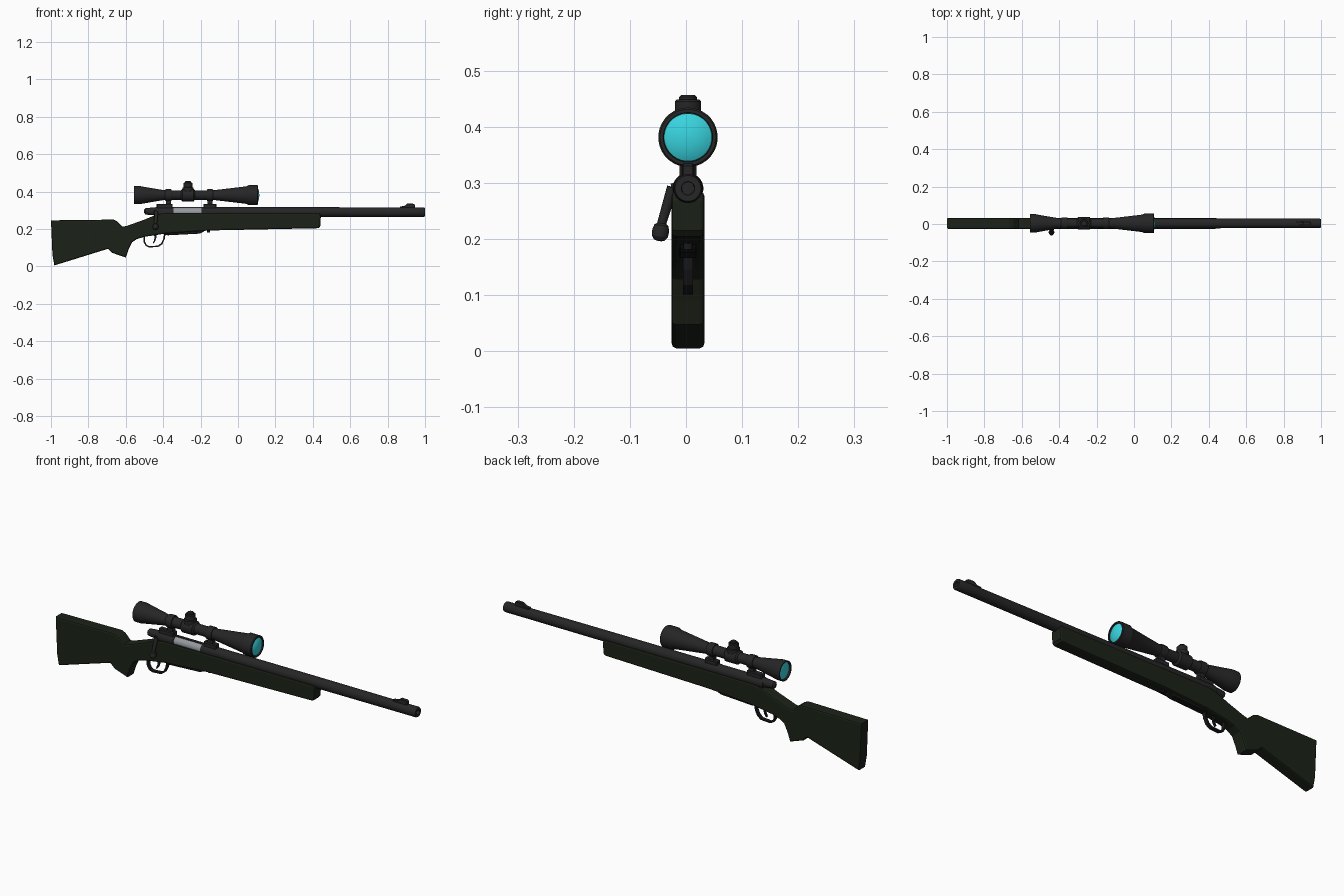
import bpy, bmesh, math
from mathutils import Vector

if "Cube" in bpy.data.objects:
    bpy.data.objects.remove(bpy.data.objects["Cube"])

CY = 0.0035          # y of the rifle's mid-plane
BORE, SIGHT = 0.29, 0.381   # heights of barrel and scope axes


def material(name, rgb):
    m = bpy.data.materials.new(name)
    m.diffuse_color = (*rgb, 1)
    m.use_nodes = True
    m.node_tree.nodes["Principled BSDF"].inputs["Base Color"].default_value = m.diffuse_color
    return m


GREEN = material("stock_green", (0.011, 0.016, 0.009))
METAL = material("dark_metal", (0.019, 0.019, 0.020))
BLACK = material("black_metal", (0.010, 0.010, 0.011))
STEEL = material("bright_steel", (0.30, 0.32, 0.34))
GLASS = material("cyan_glass", (0.04, 0.66, 0.74))


def finish(name, bm, mat, smooth=False):
    bmesh.ops.recalc_face_normals(bm, faces=bm.faces[:])
    me = bpy.data.meshes.new(name)
    bm.to_mesh(me)
    bm.free()
    ob = bpy.data.objects.new(name, me)
    bpy.context.collection.objects.link(ob)
    me.materials.append(mat)
    if smooth:
        bpy.ops.object.select_all(action='DESELECT')
        ob.select_set(True)
        bpy.context.view_layer.objects.active = ob
        bpy.ops.object.shade_smooth_by_angle(angle=math.radians(30))
    return ob


def lathe(name, profile, mat, origin=(0, CY, 0), axis=(1, 0, 0), sides=24, smooth=True):
    """Revolve (distance along axis, radius) points; ends are capped."""
    bm = bmesh.new()
    q = Vector((0, 0, 1)).rotation_difference(Vector(axis).normalized())
    rings = []
    for d, r in profile:
        rings.append([bm.verts.new(Vector(origin) + q @ Vector((
            r * math.cos(2 * math.pi * (i + .5) / sides),
            r * math.sin(2 * math.pi * (i + .5) / sides), d))) for i in range(sides)])
    for a, b in zip(rings, rings[1:]):
        for i in range(sides):
            j = (i + 1) % sides
            bm.faces.new((a[i], a[j], b[j], b[i]))
    bm.faces.new(rings[0])
    bm.faces.new(rings[-1])
    return finish(name, bm, mat, smooth)


def prism(name, outline, half, mat, chamfer=0.0, segments=1):
    """Extrude an (x, z) outline across y, chamfering the two rims."""
    bm = bmesh.new()
    face = bm.faces.new([bm.verts.new((x, CY - half, z)) for x, z in outline])
    ext = bmesh.ops.extrude_face_region(bm, geom=[face], use_keep_orig=True)
    bmesh.ops.translate(bm, vec=(0, 2 * half, 0),
                        verts=[g for g in ext["geom"] if isinstance(g, bmesh.types.BMVert)])
    bmesh.ops.recalc_face_normals(bm, faces=bm.faces[:])
    if chamfer:
        rims = [e for e in bm.edges if abs(e.verts[0].co.y - e.verts[1].co.y) < 1e-6]
        bmesh.ops.bevel(bm, geom=rims, offset=chamfer, segments=segments,
                        profile=0.5, affect='EDGES')
    return finish(name, bm, mat)


def block(name, x0, x1, z0, z1, half, mat, chamfer=0.0):
    return prism(name, [(x0, z0), (x1, z0), (x1, z1), (x0, z1)], half, mat, chamfer)


def rod(name, p, q, r0, r1, mat, sides=12):
    p, q = Vector(p), Vector(q)
    return lathe(name, [(0, r0), ((q - p).length, r1)], mat, p, q - p, sides)


# Stock
prism("stock", [(-1, .246), (-.665, .25), (-.645, .24), (-.618, .212), (-.595, .216),
                (-.55, .232), (-.50, .25), (-.44, .275), (-.40, .284), (.435, .284),
                (.443, .268), (.440, .215), (.430, .204), (-.15, .192), (-.39, .175),
                (-.50, .158), (-.54, .146), (-.567, .128), (-.585, .09), (-.600, .047),
                (-.672, .072), (-.695, .094), (-.982, .005), (-.992, .06)],
      .0295, GREEN, .008, 2)

# Barrel with hollow muzzle, and front sight
lathe("barrel", [(-.18, .0265), (.44, .0265), (.90, .0255), (.993, .0255), (1, .023),
                 (1, .012), (.95, .011)], METAL, (0, CY, BORE))
prism("front_sight", [(.865, .31), (.945, .31), (.945, .330), (.935, .335),
                      (.905, .335), (.89, .323), (.865, .32)], .010, METAL, .002)

# Receiver with ejection port cut open over the bolt
receiver = lathe("receiver", [(-.445, .025), (-.435, .0275), (-.13, .0275), (-.12, .026)],
                 METAL, (0, CY, BORE), smooth=False)
bm = bmesh.new()
bmesh.ops.create_cube(bm, size=1)
bmesh.ops.scale(bm, vec=(.15, .08, .06), verts=bm.verts[:])
bmesh.ops.translate(bm, vec=(-.27, CY - .046, .314), verts=bm.verts[:])
cutter = finish("port_cutter", bm, METAL)
cutter.hide_render = True
cutter.hide_set(True)
cut = receiver.modifiers.new("port", 'BOOLEAN')
cut.operation, cut.object, cut.solver = 'DIFFERENCE', cutter, 'EXACT'
lathe("bolt", [(-.35, .0245), (-.19, .0245)], STEEL, (0, CY, BORE))
lathe("bolt_shroud", [(-.502, .008), (-.495, .017), (-.465, .020), (-.43, .022)],
      METAL, (0, CY, BORE + .004))

# Bolt handle
rod("bolt_handle_root", (-.44, CY, .292), (-.44, -.026, .288), .013, .011, METAL)
rod("bolt_handle", (-.437, -.024, .292), (-.441, -.045, .222), .010, .008, METAL)
lathe("bolt_knob", [(-.017, .007), (-.012, .013), (-.003, .0155), (.008, .0145),
                    (.014, .010), (.016, .004)], METAL, (-.441, -.0455, .212), (0, -.15, -1), 16)

# Trigger, guard, floor plate and screw
outer = [(-.506, .170), (-.504, .128), (-.493, .109), (-.475, .101), (-.425, .104),
         (-.405, .118), (-.392, .145), (-.386, .180)]
inner = [(-.394, .180), (-.400, .147), (-.411, .124), (-.428, .111), (-.473, .108),
         (-.487, .114), (-.496, .130), (-.498, .170)]
prism("trigger_guard", outer + inner, .009, BLACK)
prism("trigger", [(-.452, .18), (-.437, .18), (-.436, .155), (-.442, .135), (-.452, .122),
                  (-.456, .125), (-.449, .14), (-.446, .156)], .005, BLACK)
prism("floor_plate", [(-.395, .19), (-.17, .20), (-.185, .184), (-.205, .175), (-.375, .166),
                      (-.395, .17)], .016, BLACK, .003)
lathe("stock_screw", [(0, .008), (.02, .008)], BLACK, (-.158, CY, .181), (0, 0, 1), 12)

# Scope body, one lathe profile with a recess at each end
lathe("scope_body", [(-.545, .042), (-.556, .043), (-.556, .049), (-.525, .049), (-.505, .045),
                     (-.40, .027), (-.38, .025), (-.305, .025), (-.298, .034), (-.237, .034),
                     (-.230, .025), (-.145, .025), (-.115, .028), (.045, .047), (.055, .053),
                     (.104, .053), (.108, .050), (.108, .044), (.098, .043)],
      METAL, (0, CY, SIGHT), sides=32)
lathe("front_lens", [(.095, .0435), (.103, .0425), (.109, .032), (.113, .015), (.114, .001)],
      GLASS, (0, CY, SIGHT), sides=32)
lathe("rear_lens", [(-.553, .001), (-.551, .025), (-.547, .0425), (-.54, .0425)],
      GLASS, (0, CY, SIGHT), sides=32)

# Elevation turret
lathe("turret", [(.02, .030), (.040, .030), (.042, .024), (.064, .024), (.067, .021)],
      METAL, (-.267, CY, SIGHT), (0, 0, 1), 16)
lathe("turret_cap", [(.06, .016), (.072, .016), (.075, .013)],
      METAL, (-.267, CY, SIGHT), (0, 0, 1), 16)

# Scope rings and mounts
for tag, x, b0, b1 in (("rear", -.372, -.435, -.35), ("front", -.15, -.185, -.115)):
    lathe(tag + "_scope_ring", [(x - .017, .030), (x - .014, .032), (x + .014, .032),
                                (x + .017, .030)], METAL, (0, CY, SIGHT), sides=16)
    block(tag + "_ring_neck", x - .014, x + .014, .32, .365, .011, METAL)
    block(tag + "_scope_base", b0, b1, .305, .334, .015, METAL, .004)
